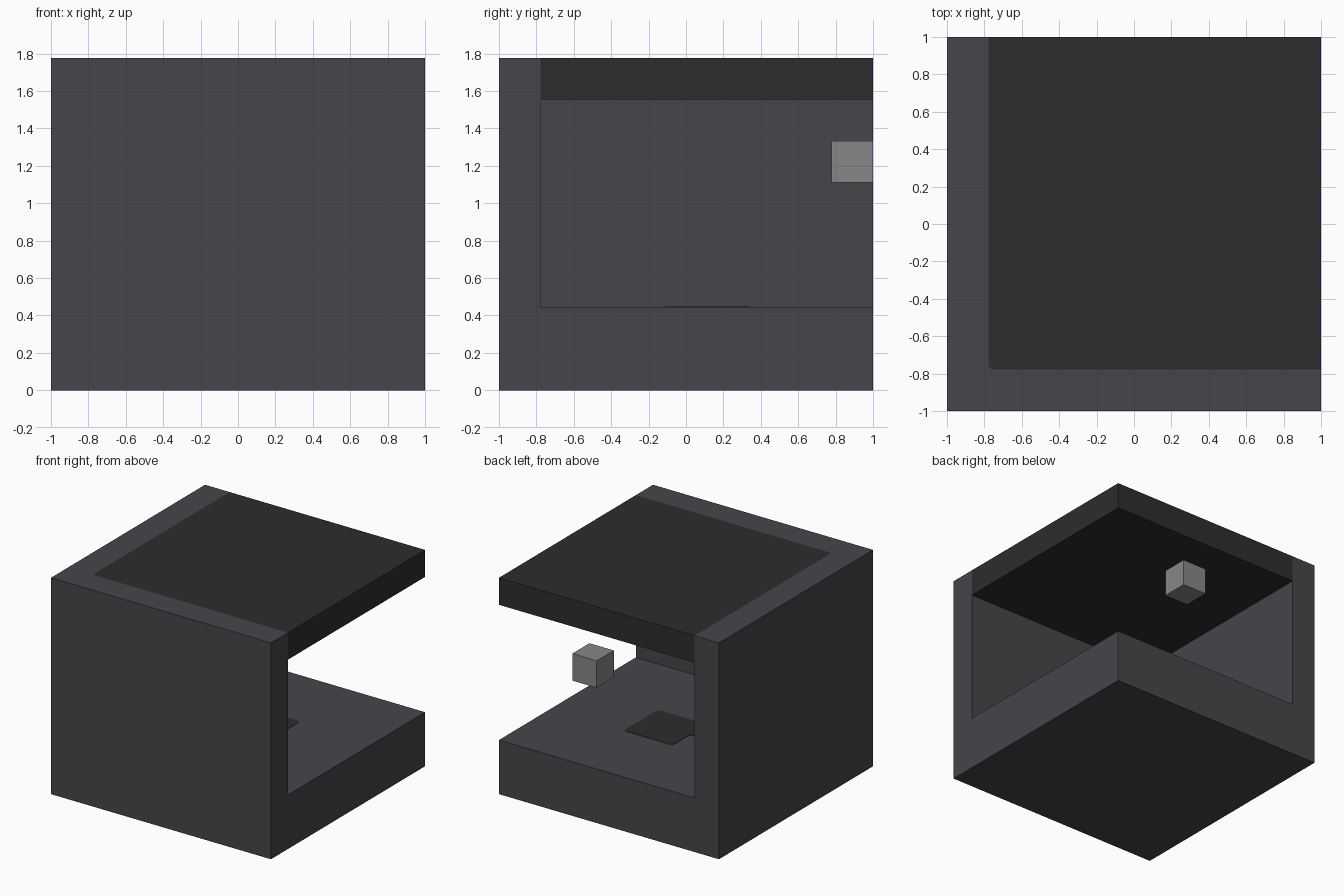
import bpy
import bmesh

U = 2 / 9                 # grid module
H = 8 * U                 # overall height

old = bpy.data.objects.get("Cube")
if old:
    bpy.data.objects.remove(old)


def material(name, color):
    m = bpy.data.materials.new(name)
    m.use_nodes = True
    m.diffuse_color = (*color, 1)
    m.node_tree.nodes["Principled BSDF"].inputs["Base Color"].default_value = (*color, 1)
    return m


def prism(name, outline, z0, z1, mat, radius=0, rounded=lambda co: True):
    """Extrude a flat outline from z0 to z1, rounding chosen upright edges."""
    bm = bmesh.new()
    base = bm.faces.new([bm.verts.new((x, y, z0)) for x, y in outline])
    top = bmesh.ops.extrude_face_region(bm, geom=[base])["geom"]
    verts = [v for v in top if isinstance(v, bmesh.types.BMVert)]
    bmesh.ops.translate(bm, verts=verts, vec=(0, 0, z1 - z0))
    if radius:
        edges = [e for e in bm.edges
                 if abs(e.verts[0].co.z - e.verts[1].co.z) > 1e-4 and rounded(e.verts[0].co)]
        bmesh.ops.bevel(bm, geom=edges, offset=radius, segments=3,
                        profile=0.5, affect='EDGES')
    bmesh.ops.recalc_face_normals(bm, faces=bm.faces)
    mesh = bpy.data.meshes.new(name)
    bm.to_mesh(mesh)
    bm.free()
    mesh.materials.append(mat)
    obj = bpy.data.objects.new(name, mesh)
    bpy.context.collection.objects.link(obj)
    return obj


def rect(x0, y0, x1, y1):
    return [(x0, y0), (x1, y0), (x1, y1), (x0, y1)]


def cut(target, cutter):
    mod = target.modifiers.new("cut", 'BOOLEAN')
    mod.operation = 'DIFFERENCE'
    mod.solver = 'EXACT'
    mod.object = cutter
    bpy.context.view_layer.objects.active = target
    bpy.ops.object.modifier_apply(modifier=mod.name)
    bpy.data.objects.remove(cutter)


grey = material("slate grey", (0.061, 0.0595, 0.0685))
dark = material("charcoal", (0.0262, 0.0262, 0.0262))
light = material("light grey", (0.242, 0.242, 0.242))

inner = U - 1             # inside face of the two walls


def inner_corner(co):
    return co.x < 0 and co.y < 0


# Floor with front and side walls, hollowed from one block
frame = prism("floor_and_walls", rect(-1, -1, 1, 1), 0, H, grey)
cut(frame, prism("room_cutter", rect(inner, inner, 1.2, 1.2), 2 * U, 7 * U, grey))
cut(frame, prism("roof_cutter", rect(inner, inner, 1.2, 1.2), 6.8 * U, H + 0.1, grey,
                 0.025, inner_corner))

# Roof slab set between the walls
prism("roof_slab", rect(inner, inner, 1, 1), 7 * U, H, dark, 0.025, inner_corner)

# Dark mark on the floor
a, b, c = 0.5 * U, 1.5 * U, -0.5 * U
prism("floor_mark", [(-b, c), (b, c), (b, b), (c, b), (c, a), (-b, a)],
      2 * U, 2 * U + 0.003, dark, 0.025)

# Small floating block at the back
prism("floating_block", rect(a, 1 - U, b, 1), 5 * U, 6 * U, light)
